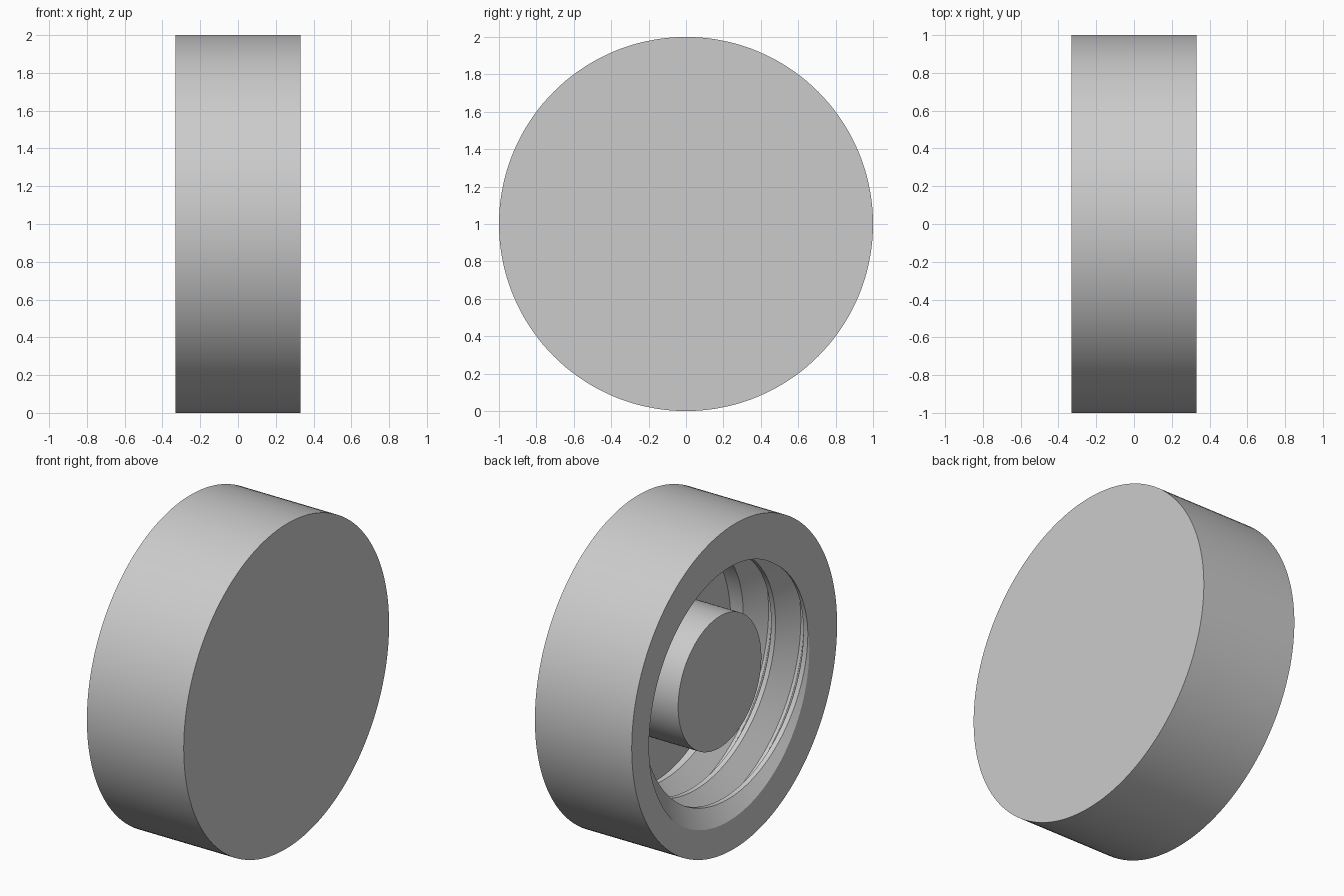
import bpy, bmesh
from math import sin, cos, tau

if "Cube" in bpy.data.objects:
    bpy.data.objects.remove(bpy.data.objects["Cube"], do_unlink=True)

SEGMENTS = 144
HALF_WIDTH = 0.33
FLOOR = 0.20            # x of the inside floor
BORE, HUB = 0.72, 0.405  # radii
PITCH, GROOVE = 0.22, 0.125
HALF_GROOVE, HALF_ROOT = 0.095, 0.01
LAST_TURN = 1.85
TURNS = range(-1, 3)

grey = bpy.data.materials.new("light_grey")
grey.use_nodes = True
colour = (0.6, 0.6, 0.6, 1)
grey.diffuse_color = colour
grey.node_tree.nodes["Principled BSDF"].inputs["Base Color"].default_value = colour


def clamp(v, low=0.0, high=1.0):
    return max(low, min(high, v))


def groove_centre(turn):
    return 0.02 + PITCH * turn


def bore_radius(depth, fraction):
    """Inner wall radius at a depth below the rim, with the thread groove."""
    cut = 0
    for k in TURNS:
        offset = abs(depth - groove_centre(k + fraction))
        slope = clamp((HALF_GROOVE - offset) / (HALF_GROOVE - HALF_ROOT))
        fade = clamp((LAST_TURN - k - fraction) * 10)
        cut = max(cut, slope * fade)
    return BORE + GROOVE * cut


def shell_profile(fraction):
    """Closed face, outer wall, rim, threaded bore and floor."""
    bottom = FLOOR + HALF_WIDTH
    depths = [0]
    for k in TURNS:
        centre = groove_centre(k + fraction)
        for offset in (-HALF_GROOVE, -HALF_ROOT, HALF_ROOT, HALF_GROOVE):
            depths.append(clamp(centre + offset, 0, bottom))
    depths.append(bottom)
    wall = [(d - HALF_WIDTH, bore_radius(d, fraction)) for d in depths]
    return ([(HALF_WIDTH, 0), (HALF_WIDTH, 1), (-HALF_WIDTH, 1)]
            + wall + [(FLOOR, HUB)])


def hub_profile(fraction):
    return [(FLOOR, HUB), (-0.23, HUB), (-0.23, 0)]


def sweep(name, profile):
    """Sweep a profile of (x, radius) points around the x axis."""
    bm = bmesh.new()
    columns = []
    for i in range(SEGMENTS + 1):
        f = i / SEGMENTS
        columns.append([bm.verts.new((x, r * cos(f * tau), 1 + r * sin(f * tau)))
                        for x, r in profile(f)])
    for a, b in zip(columns, columns[1:]):
        for j in range(len(a) - 1):
            bm.faces.new((a[j], a[j + 1], b[j + 1], b[j]))
    bmesh.ops.remove_doubles(bm, verts=bm.verts, dist=0.0002)
    bmesh.ops.recalc_face_normals(bm, faces=bm.faces)
    mesh = bpy.data.meshes.new(name)
    bm.to_mesh(mesh)
    bm.free()
    mesh.materials.append(grey)
    obj = bpy.data.objects.new(name, mesh)
    bpy.context.collection.objects.link(obj)
    bpy.ops.object.select_all(action="DESELECT")
    obj.select_set(True)
    bpy.context.view_layer.objects.active = obj
    bpy.ops.object.shade_smooth_by_angle()
    return obj


# Cap body with internal thread, and the central post inside it
sweep("threaded_cap", shell_profile)
sweep("centre_post", hub_profile)
